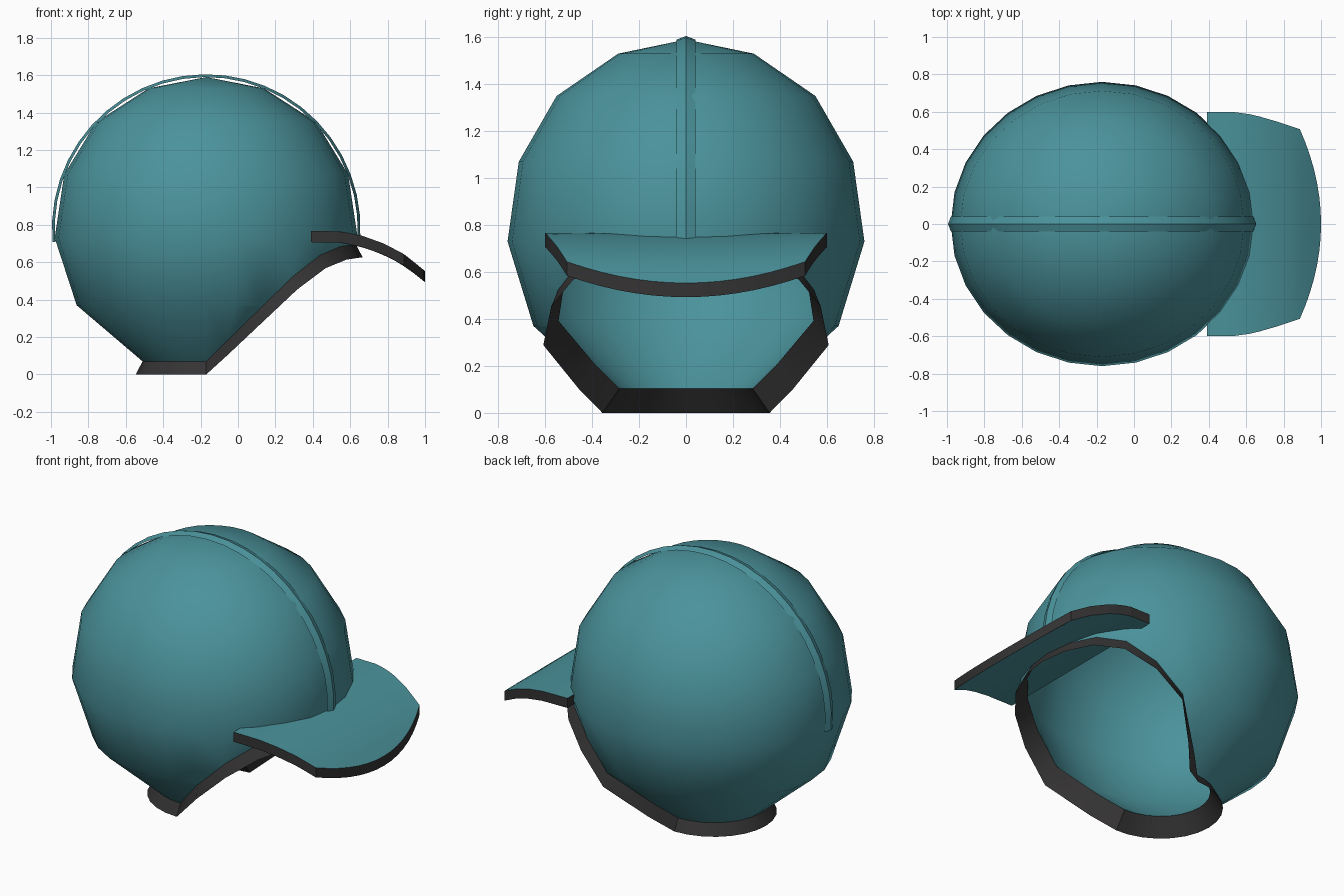
import bpy, bmesh, math
from mathutils import Vector

if "Cube" in bpy.data.objects:
    bpy.data.objects.remove(bpy.data.objects["Cube"])

CX, RX, RY = -0.17, 0.81, 0.76
COLS = 28


def material(name, rgb):
    m = bpy.data.materials.new(name)
    m.diffuse_color = (*rgb, 1)
    m.use_nodes = True
    m.node_tree.nodes["Principled BSDF"].inputs["Base Color"].default_value = m.diffuse_color
    return m


TEAL = material("teal", (0.07, 0.29, 0.33))
DARK = material("dark_trim", (0.035, 0.033, 0.033))


def make(name, verts, faces, mats, angle=40):
    me = bpy.data.meshes.new(name)
    me.from_pydata([tuple(v) for v in verts], [], faces)
    bm = bmesh.new()
    bm.from_mesh(me)
    bmesh.ops.remove_doubles(bm, verts=bm.verts, dist=0.0005)
    bm.to_mesh(me)
    bm.free()
    for m in mats:
        me.materials.append(m)
    ob = bpy.data.objects.new(name, me)
    bpy.context.collection.objects.link(ob)
    bpy.ops.object.select_all(action='DESELECT')
    ob.select_set(True)
    bpy.context.view_layer.objects.active = ob
    bpy.ops.object.shade_smooth_by_angle(angle=math.radians(angle))
    return ob


def bridge(rings, base=0, closed=True):
    """Quads between consecutive rings of equal length."""
    n = len(rings[0])
    faces = []
    for r in range(len(rings) - 1):
        for i in range(n if closed else n - 1):
            j = (i + 1) % n
            a = base + r * n
            faces.append((a + i, a + n + i, a + n + j, a + j))
    return faces


def interp(table, t):
    for (a, va), (b, vb) in zip(table, table[1:]):
        if t <= b:
            return va + (vb - va) * max(0, (t - a) / (b - a))
    return table[-1][1]


# Dome profile (height, radius fraction) and the side outline of the face opening
PROFILE = [(0.07, 0.42), (0.37, 0.855), (0.73, 1), (1.07, 0.937),
           (1.35, 0.725), (1.53, 0.38), (1.59, 0)]
OPENING = [(-0.17, 0.07), (0.33, 0.56), (0.47, 0.66), (0.55, 0.685), (0.65, 0.70)]


def dome(th, z):
    f = interp(PROFILE, z)
    return Vector((CX + RX * f * math.cos(th), RY * f * math.sin(th), z))


def edge_point(th):
    lo, hi = 0.07, 0.73
    for _ in range(30):
        mid = (lo + hi) / 2
        if mid < interp(OPENING, dome(th, mid).x):
            lo = mid
        else:
            hi = mid
    return dome(th, hi if hi > 0.0701 else 0.07)


angles = [2 * math.pi * i / COLS for i in range(COLS)]
edge, tip, inner = [], [], []
for th in angles:
    radial = Vector((math.cos(th), math.sin(th), 0))
    e = edge_point(th)
    edge.append(e)
    tip.append(e + radial * 0.037 - Vector((0, 0, 0.07)))
    inner.append(e - radial * 0.035 + Vector((0, 0, 0.033)))

# Shell: outer and inner dome, each column trimmed at the opening
heights = [z for z, _ in reversed(PROFILE)]
centre = Vector((CX, 0, 0.78))
outer_rings, inner_rings = [], []
for z in heights:
    row_o, row_i = [], []
    for th, e, n in zip(angles, edge, inner):
        p = dome(th, z)
        q = centre + (p - centre) * 0.94
        row_o.append(p if z > e.z else e)
        row_i.append(q if q.z > n.z + 0.01 else n)
    outer_rings.append(row_o)
    inner_rings.append(row_i)
inner_rings.append(inner)
inner_rings.reverse()
verts = [v for r in outer_rings + inner_rings for v in r]
faces = bridge(outer_rings) + bridge(inner_rings, len(outer_rings) * COLS)
make("helmet_shell", verts, faces, [TEAL], 60)

# Rim: triangular lip round the opening
lip = [edge, tip, inner]
make("opening_rim", [v for r in lip for v in r], bridge(lip), [DARK])

# Visor: curved plate, teal faces and dark edges
VISOR_Z = [(0.39, 0.767), (0.55, 0.765), (0.66, 0.743), (0.78, 0.70),
           (0.89, 0.642), (1.0, 0.553)]
VISOR_W = [(0, 0.6), (0.3, 0.6), (0.55, 0.583), (0.8, 0.545), (1, 0.507)]
ROWS, ACROSS, THICK = 10, 14, 0.06
top = []
for r in range(ROWS + 1):
    s = r / ROWS
    row = []
    for c in range(ACROSS + 1):
        y = (2 * c / ACROSS - 1) * interp(VISOR_W, s)
        x = 0.39 + s * (1.0 - 0.44 * y * y - 0.39)
        row.append(Vector((x, y, interp(VISOR_Z, x))))
    top.append(row)
plate = make("visor", [v for r in top for v in r], bridge(top, closed=False), [TEAL, DARK])
bm = bmesh.new()
bm.from_mesh(plate.data)
down = bmesh.ops.extrude_face_region(bm, geom=bm.faces[:], use_keep_orig=True)
for v in [g for g in down["geom"] if isinstance(g, bmesh.types.BMVert)]:
    v.co.z -= THICK
bmesh.ops.recalc_face_normals(bm, faces=bm.faces)
for f in bm.faces:
    if abs(f.normal.z) < 0.3:
        f.material_index = 1
        f.smooth = False
for e in bm.edges:
    if len({f.material_index for f in e.link_faces}) > 1:
        e.smooth = False
bm.to_mesh(plate.data)
bm.free()

# Crest: thin peaked strip running front to back over the dome
SECTION = [(-0.04, 0.81), (0, 0.825), (0.04, 0.81)]
crest = []
for i in range(25):
    a = math.radians(-3 + 188 * i / 24)
    crest.append([Vector((CX + r * math.cos(a), y, 0.78 + r * math.sin(a)))
                  for y, r in SECTION])
n = len(crest) * 3
faces = bridge(crest) + [(0, 1, 2), (n - 1, n - 2, n - 3)]
strip = make("crest_strip", [v for r in crest for v in r], faces, [TEAL], 20)
for ob in (strip,):
    bm = bmesh.new()
    bm.from_mesh(ob.data)
    bmesh.ops.recalc_face_normals(bm, faces=bm.faces)
    bm.to_mesh(ob.data)
    bm.free()
